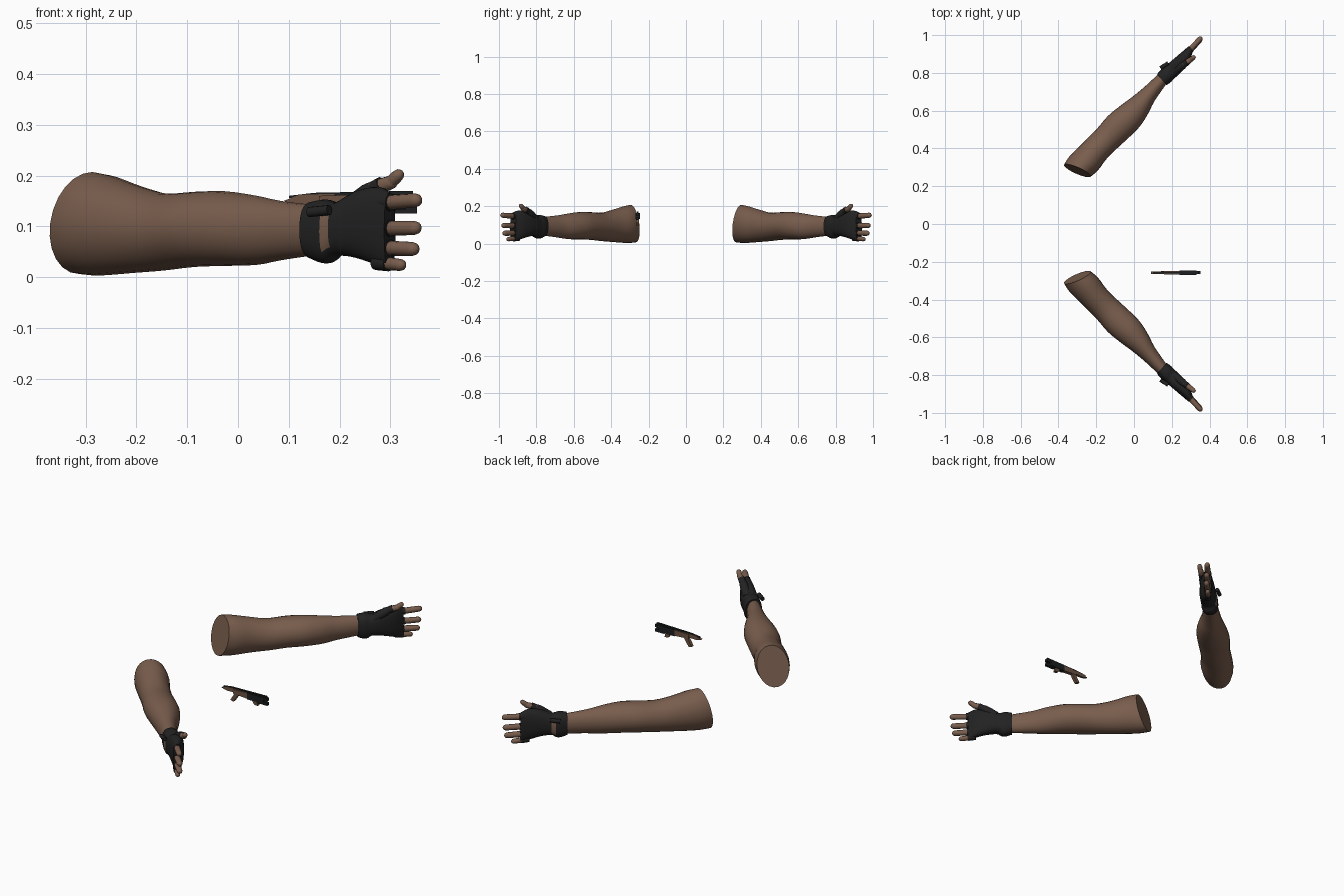
import bpy, bmesh, math
from mathutils import Vector

cube = bpy.data.objects.get("Cube")
if cube:
    bpy.data.objects.remove(cube, do_unlink=True)


def material(name, rgb):
    m = bpy.data.materials.new(name)
    m.use_nodes = True
    m.diffuse_color = (*rgb, 1)
    bsdf = m.node_tree.nodes["Principled BSDF"]
    bsdf.inputs["Base Color"].default_value = (*rgb, 1)
    bsdf.inputs["Roughness"].default_value = 0.8
    return m


SKIN = material("brown skin", (0.19, 0.11, 0.074))
GLOVE = material("black fabric", (0.016, 0.016, 0.016))
METAL = material("dark metal", (0.012, 0.013, 0.014))
WOOD = material("brown wood", (0.15, 0.085, 0.055))


def finish(name, bm, mats, mirror=True, angle=50):
    bmesh.ops.recalc_face_normals(bm, faces=bm.faces[:])
    mesh = bpy.data.meshes.new(name)
    bm.to_mesh(mesh)
    bm.free()
    for m in mats:
        mesh.materials.append(m)
    ob = bpy.data.objects.new(name, mesh)
    bpy.context.collection.objects.link(ob)
    bpy.ops.object.select_all(action="DESELECT")
    ob.select_set(True)
    bpy.context.view_layer.objects.active = ob
    bpy.ops.object.shade_smooth_by_angle(angle=math.radians(angle))
    if mirror:
        mod = ob.modifiers.new("other arm", "MIRROR")
        mod.use_axis = (False, True, False)
        mod.use_mirror_merge = False
    return ob


def loft(rings):
    """Skin a list of closed rings and cap both ends."""
    bm = bmesh.new()
    loops = [[bm.verts.new(p) for p in ring] for ring in rings]
    n = len(loops[0])
    for a, b in zip(loops, loops[1:]):
        for i in range(n):
            j = (i + 1) % n
            bm.faces.new((a[i], a[j], b[j], b[i]))
    bm.faces.new(loops[0][::-1])
    bm.faces.new(loops[-1])
    return bm


def smooth_path(keys, steps):
    """Catmull-Rom interpolation through section tuples."""
    k = [Vector(v) for v in keys]
    k = [k[0] * 2 - k[1]] + k + [k[-1] * 2 - k[-2]]
    out = []
    for a, b, c, d in zip(k, k[1:], k[2:], k[3:]):
        for s in range(steps):
            t = s / steps
            out.append((b * 2 + (c - a) * t + (a * 2 - b * 5 + c * 4 - d) * t * t
                        + (b * 3 - a - c * 3 + d) * t ** 3) * 0.5)
    return out + [k[-2]]


def section(s, n=24, power=1.0):
    """Ring from outer xy, inner xy, top, bottom and lean of the top along the arm."""
    ox, oy, ix, iy, top, bottom, lean = s
    ring = []
    for i in range(n):
        a = math.tau * i / n
        c, v = [math.copysign(abs(f) ** power, f) for f in (math.cos(a), math.sin(a))]
        ring.append(((ox + ix) / 2 + c * (ix - ox) / 2 + lean * v,
                     (oy + iy) / 2 + c * (iy - oy) / 2 - lean * v,
                     (top + bottom) / 2 + v * (top - bottom) / 2))
    return ring


def digit(name, start, tip, r, mat, rounded=True):
    a, b = Vector(start), Vector(tip)
    length, q = (b - a).length, (b - a).to_track_quat("Z", "Y")
    stops = [(0, r), (length * 0.5, r)]
    if rounded:
        stops += [(length - r * k, r * w) for k, w in
                  ((1, 0.95), (0.5, 0.82), (0.15, 0.5), (0, 0.12))]
    else:
        stops += [(length, r)]
    rings = [[a + q @ Vector((w * math.cos(math.tau * i / 12),
                              w * math.sin(math.tau * i / 12), d))
              for i in range(12)] for d, w in stops]
    return finish(name, loft(rings), [mat])


# Arm: shoulder cut, upper arm, elbow, forearm, wrist
arm = [(-.37, -.315, -.23, -.25, .207, .006, .013),
       (-.34, -.36, -.19, -.285, .200, .003, .008),
       (-.27, -.43, -.145, -.345, .182, .008, 0),
       (-.20, -.50, -.09, -.40, .165, .013, 0),
       (-.14, -.57, -.03, -.455, .168, .020, 0),
       (-.08, -.62, .03, -.515, .169, .022, 0),
       (0, -.68, .075, -.585, .160, .024, 0),
       (.06, -.73, .108, -.65, .150, .033, 0),
       (.13, -.795, .17, -.74, .142, .043, 0)]
finish("arm", loft([section(s) for s in smooth_path(arm, 3)]), [SKIN])

# Fingerless glove: cuff, strap, palm and knuckles
glove = [(.121, -.793, .172, -.735, .148, .037, 0),
         (.145, -.818, .196, -.752, .153, .027, 0),
         (.160, -.832, .208, -.765, .150, .030, 0),
         (.177, -.846, .222, -.778, .148, .042, 0),
         (.215, -.878, .258, -.812, .170, .037, 0),
         (.260, -.916, .294, -.862, .178, .023, 0),
         (.288, -.940, .310, -.908, .166, .014, 0)]
bm = loft([section(s, 28, 0.8) for s in smooth_path(glove, 3)])
bm.normal_update()
# Opening over the back of the hand shows skin
back = Vector((-.7, -.7, 0))
for f in bm.faces:
    c = f.calc_center_median()
    if len(f.verts) == 4 and abs(f.normal.dot(back)) > 0.5 and \
            .160 < c.x < .178 and c.y < -.82 and .055 < c.z < .122:
        f.material_index = 1
finish("glove", bm, [GLOVE, SKIN])

# Closing tab of the strap
digit("strap_edge", (.140, -.826, .128), (.180, -.852, .132), .010, GLOVE, False)

# Fingers with short glove sleeves
tips = {"index": (.359, -.990, .152), "middle": (.358, -.984, .097),
        "ring": (.354, -.978, .055), "little": (.328, -.958, .023)}
for name, tip in tips.items():
    end = Vector(tip)
    root = Vector((.272, -.895, .08 + (end.z - .08) * 0.9))
    sleeve = root.lerp(end, 0.36 if name != "little" else 0.45)
    r = .0125 if name == "little" else .0145
    digit(name + "_finger", root, end, r, SKIN)
    digit(name + "_sleeve", root, sleeve, r * 1.2, GLOVE, False)

# Thumb on the inner side
digit("thumb_base", (.215, -.805, .130), (.272, -.850, .178), .021, GLOVE)
digit("thumb_sleeve", (.250, -.832, .163), (.284, -.858, .182), .0165, GLOVE, False)
digit("thumb_joint", (.265, -.845, .174), (.312, -.878, .190), .0145, SKIN)
digit("thumb_tip", (.298, -.868, .184), (.323, -.888, .208), .0125, SKIN)


def plate(name, outline, half, mat):
    """Side profile in x and z, given thickness in y."""
    y = -.258
    rings = [[(x, y + side * half, z) for x, z in outline] for side in (-1, 1)]
    return finish(name, loft(rings), [mat], mirror=False, angle=30)


# Small long gun lying between the arms
plate("gun_stock", [(.09, .150), (.12, .162), (.19, .164), (.19, .144), (.12, .142)],
      .006, WOOD)
plate("gun_receiver", [(.16, .138), (.16, .160), (.25, .163), (.25, .132)], .010, WOOD)
plate("gun_top_rib", [(.10, .160), (.15, .166), (.345, .170), (.345, .162), (.10, .156)],
      .005, METAL)
plate("gun_grip", [(.168, .142), (.192, .142), (.160, .096), (.142, .100)], .008, WOOD)
plate("gun_fore_end", [(.24, .130), (.24, .164), (.33, .164), (.33, .132)], .011, METAL)
plate("gun_magazine", [(.265, .134), (.292, .134), (.298, .110), (.278, .112)], .008, WOOD)
for label, z in (("upper", .155), ("lower", .132)):
    plate("gun_barrel_" + label, [(.30, z - .007), (.30, z + .007),
                                  (.353, z + .007), (.353, z - .007)], .008, METAL)
